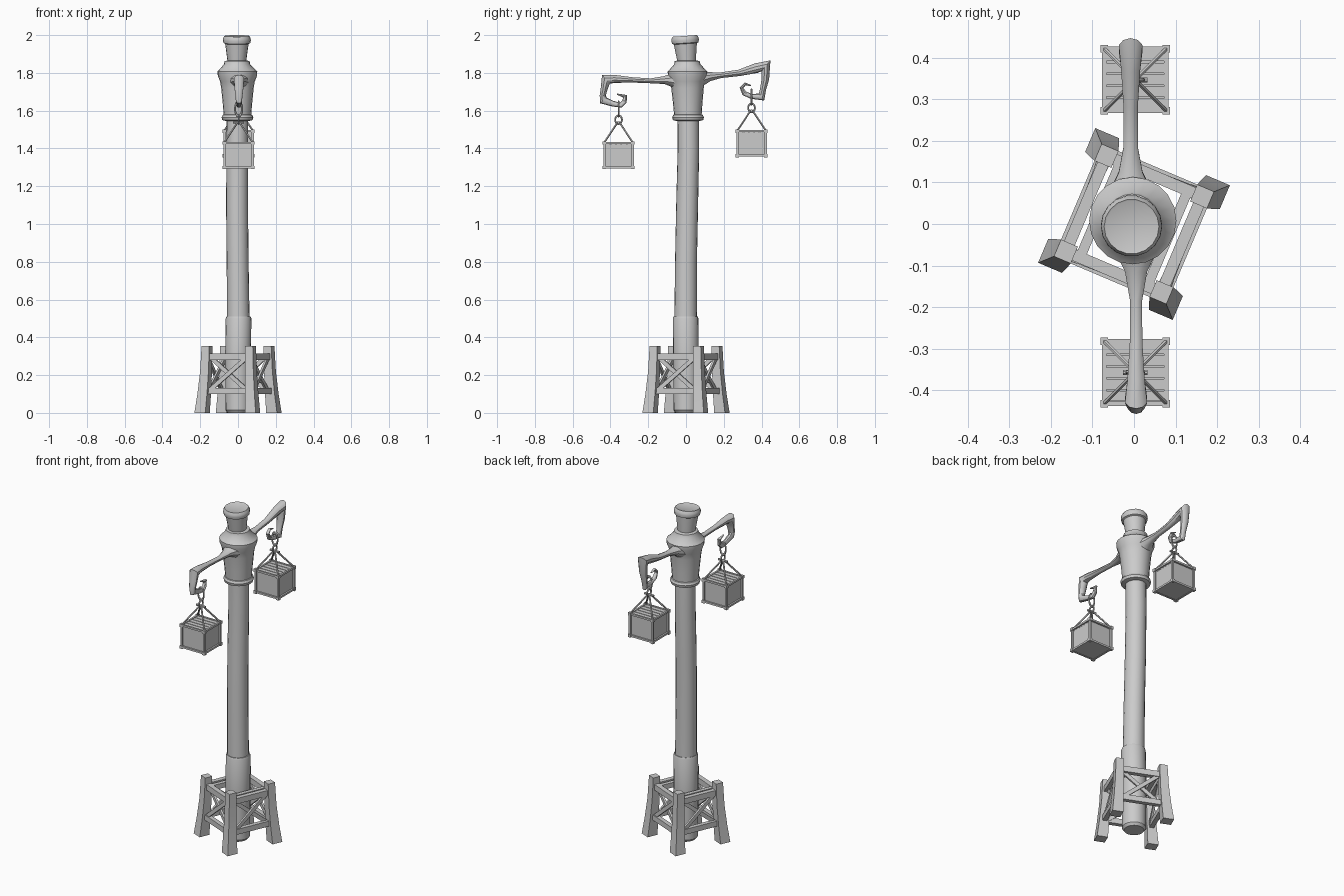
import bpy, math
from mathutils import Vector, Matrix

if "Cube" in bpy.data.objects:
    bpy.data.objects.remove(bpy.data.objects["Cube"])


def loft(name, rings, mat=Matrix()):
    """Skin equal-sized rings of points into a capped solid."""
    n = len(rings[0])
    verts = [mat @ Vector(p) for r in rings for p in r]
    faces = [tuple(range(n))[::-1], tuple(range(len(verts) - n, len(verts)))]
    for k in range(len(rings) - 1):
        for i in range(n):
            j = (i + 1) % n
            faces.append((k * n + i, k * n + j, (k + 1) * n + j, (k + 1) * n + i))
    me = bpy.data.meshes.new(name)
    me.from_pydata(verts, [], faces)
    ob = bpy.data.objects.new(name, me)
    bpy.context.collection.objects.link(ob)
    # consistent outward normals
    import bmesh
    bm = bmesh.new()
    bm.from_mesh(me)
    bmesh.ops.recalc_face_normals(bm, faces=bm.faces)
    bm.to_mesh(me)
    bm.free()
    return ob


def lathe(name, prof, n=20, mat=Matrix()):
    """Profile rows: centre x, centre y, radius, z."""
    a = [2 * math.pi * i / n for i in range(n)]
    return loft(name, [[(x + r * math.cos(t), y + r * math.sin(t), z) for t in a]
                       for x, y, r, z in prof], mat)


def beam(name, p, q, w, h, mat=Matrix(), sides=4):
    """Bar from p to q; w is sideways width, h is height."""
    p, q = Vector(p), Vector(q)
    d = (q - p).normalized()
    s = d.cross((0, 0, 1))
    s = s.normalized() if s.length > 1e-4 else Vector((1, 0, 0))
    u = s.cross(d)
    k = 1 / math.cos(math.pi / sides)
    a = [2 * math.pi * (i + 0.5) / sides for i in range(sides)]
    ring = [s * (w / 2 * k * math.cos(t)) + u * (h / 2 * k * math.sin(t)) for t in a]
    return loft(name, [[c + r for r in ring] for c in (p, q)], mat)


def box(name, c, s):
    c = Vector(c)
    z = Vector((0, 0, s[2] / 2))
    return beam(name, c - z, c + z, s[0], s[1])


# Timber base: four flared legs, rails, cross braces
base = Matrix.Rotation(math.radians(-23), 4, 'Z')
for i in range(4):
    m = base @ Matrix.Rotation(i * math.pi / 2, 4, 'Z')
    rings = []
    for z, o, s in ((0, .176, .062), (.1, .164, .055), (.22, .153, .048), (.355, .147, .044)):
        rings.append([(x, y, z) for x, y in ((o - s, o - s), (o, o - s), (o, o), (o - s, o))])
    loft("base_leg", rings, m)
    beam("base_top_rail", (.125, -.12, .297), (.125, .12, .297), .028, .034, m)
    beam("base_bottom_rail", (.134, -.12, .115), (.134, .12, .115), .026, .032, m)
    for s in (-1, 1):
        x = .13 + s * .006
        beam("base_cross_brace", (x, -.11 * s, .115), (x - .008, .11 * s, .297), .012, .022, m)
for s in (-1, 1):
    beam("base_inner_rail", (s * .088, -.12, .297), (s * .088, .12, .297), .024, .03, base)

# Post with thicker lower sleeve and a slight bend
lathe("post_sleeve", [(0, 0, .055, 0), (0, 0, .066, .015), (0, 0, .068, .3),
                      (.003, -.002, .068, .50), (.003, -.002, .064, .51)])
lathe("post", [(.002, -.002, .06, .45), (-.002, 0, .058, .8), (-.005, .006, .058, 1.1),
               (-.004, .013, .057, 1.4), (-.003, .012, .057, 1.6)])

# Flared collar at the arms
lathe("collar", [(-.003, .011, .060, 1.545), (-.003, .011, .080, 1.55), (-.003, .011, .084, 1.565),
                 (-.003, .011, .078, 1.578), (-.003, .010, .073, 1.58), (-.003, .009, .078, 1.64),
                 (-.003, .008, .086, 1.72), (-.003, .008, .092, 1.755), (-.003, .008, .104, 1.785),
                 (-.003, .008, .105, 1.808), (-.004, .008, .099, 1.813), (-.005, .007, .070, 1.845),
                 (-.005, .006, .066, 1.862), (-.005, .006, .050, 1.866)])

# Tilted cap
tilt = Matrix.Translation((-.006, .004, 1.85)) @ Matrix.Rotation(math.radians(4), 4, 'X')
lathe("cap", [(0, 0, .048, 0), (0, 0, .052, .03), (0, 0, .062, .104), (0, 0, .071, .108),
              (0, 0, .074, .122), (0, 0, .073, .134), (0, 0, .066, .146), (0, 0, .062, .144)], 18, tilt)


# Carved arms ending in hooks: rows are y, z, in-plane half thickness, half width in x
def arm(name, path, x0):
    pts = [Vector((0, p[0], p[1])) for p in path]
    rings = []
    for i, (c, p) in enumerate(zip(pts, path)):
        d0 = (c - pts[max(i - 1, 0)]).normalized()
        d1 = (pts[min(i + 1, len(pts) - 1)] - c).normalized()
        d = (d0 + d1).normalized()
        nrm = Vector((0, -d.z, d.y))
        a = [2 * math.pi * k / 10 for k in range(10)]
        rings.append([c + Vector((x0 + p[3] * math.sin(t), 0, 0)) + nrm * (p[2] * math.cos(t))
                      for t in a])
    loft(name, rings)


arm("back_arm", [(.053, 1.762, .055, .06), (.09, 1.772, .036, .047), (.125, 1.78, .024, .03),
                 (.186, 1.788, .015, .018), (.281, 1.80, .017, .018), (.371, 1.825, .026, .024),
                 (.423, 1.837, .038, .03), (.420, 1.767, .020, .024), (.408, 1.713, .016, .018),
                 (.400, 1.672, .023, .016), (.345, 1.676, .013, .013), (.308, 1.692, .013, .012),
                 (.294, 1.722, .010, .01), (.313, 1.742, .008, .009), (.345, 1.733, .003, .004)], -.008)
arm("front_arm", [(-.045, 1.76, .052, .06), (-.085, 1.762, .032, .043), (-.115, 1.762, .021, .028),
                  (-.186, 1.758, .013, .015), (-.286, 1.763, .014, .016), (-.377, 1.768, .021, .022),
                  (-.424, 1.766, .031, .028), (-.434, 1.713, .018, .024), (-.441, 1.68, .016, .02),
                  (-.437, 1.654, .023, .017), (-.387, 1.637, .015, .014), (-.345, 1.629, .014, .013),
                  (-.326, 1.648, .013, .012), (-.322, 1.676, .012, .01), (-.366, 1.688, .003, .004)], .005)


def link(name, x, y, z, turn, h, w):
    bpy.ops.mesh.primitive_torus_add(major_segments=16, minor_segments=6, major_radius=1,
                                     minor_radius=.26)
    ob = bpy.context.object
    ob.name = name
    # oval ring stood upright, with its plane turned about z
    ob.data.transform(Matrix.Translation((x, y, z)) @ Matrix.Rotation(turn, 4, 'Z')
                      @ Matrix.Diagonal((w, w, h, 1)) @ Matrix.Rotation(math.pi / 2, 4, 'X'))


# Hanging crates with chains and corner ropes
def crate(tag, x, y, top):
    h, r = .146, .075
    zc = top - h / 2
    box(tag + "_crate_body", (x, y, zc - .006), (.142, .142, h - .02))
    for i in range(5):
        box(tag + "_crate_lid_plank", (x, y + (i - 2) * .0285, top - .012), (.144, .0245, .012))
    for sx in (-1, 1):
        for z in (top - .008, top - h + .008):
            beam(tag + "_crate_edge", (x + sx * r, y - r, z), (x + sx * r, y + r, z), .011, .011)
            beam(tag + "_crate_edge", (x - r, y + sx * r, z), (x + r, y + sx * r, z), .011, .011)
        for sy in (-1, 1):
            cx, cy = x + sx * r, y + sy * r
            beam(tag + "_crate_post", (cx, cy, top - h), (cx, cy, top), .011, .011)
            for z in (top - .008, top - h + .008):
                box(tag + "_crate_corner", (cx, cy, z), (.018, .018, .018))
            beam(tag + "_crate_rope", (cx, cy, top - .005), (x + sx * .004, y + sy * .004, top + .102),
                 .009, .009, sides=6)
    link(tag + "_lower_link", x, y, top + .115, math.pi / 2, .022, .018)
    link(tag + "_upper_link", x, y, top + .172, 0, .037, .019)
    beam(tag + "_crate_pin", (x - .03, y, top + .1), (x + .03, y, top + .1), .012, .012, sides=8)


crate("front", .003, -.357, 1.437)
crate("back", .003, .347, 1.50)

# Smooth round parts, keep timber edges sharp
bpy.ops.object.select_all(action='SELECT')
bpy.context.view_layer.objects.active = bpy.data.objects["post"]
bpy.ops.object.shade_smooth_by_angle(angle=math.radians(35))
